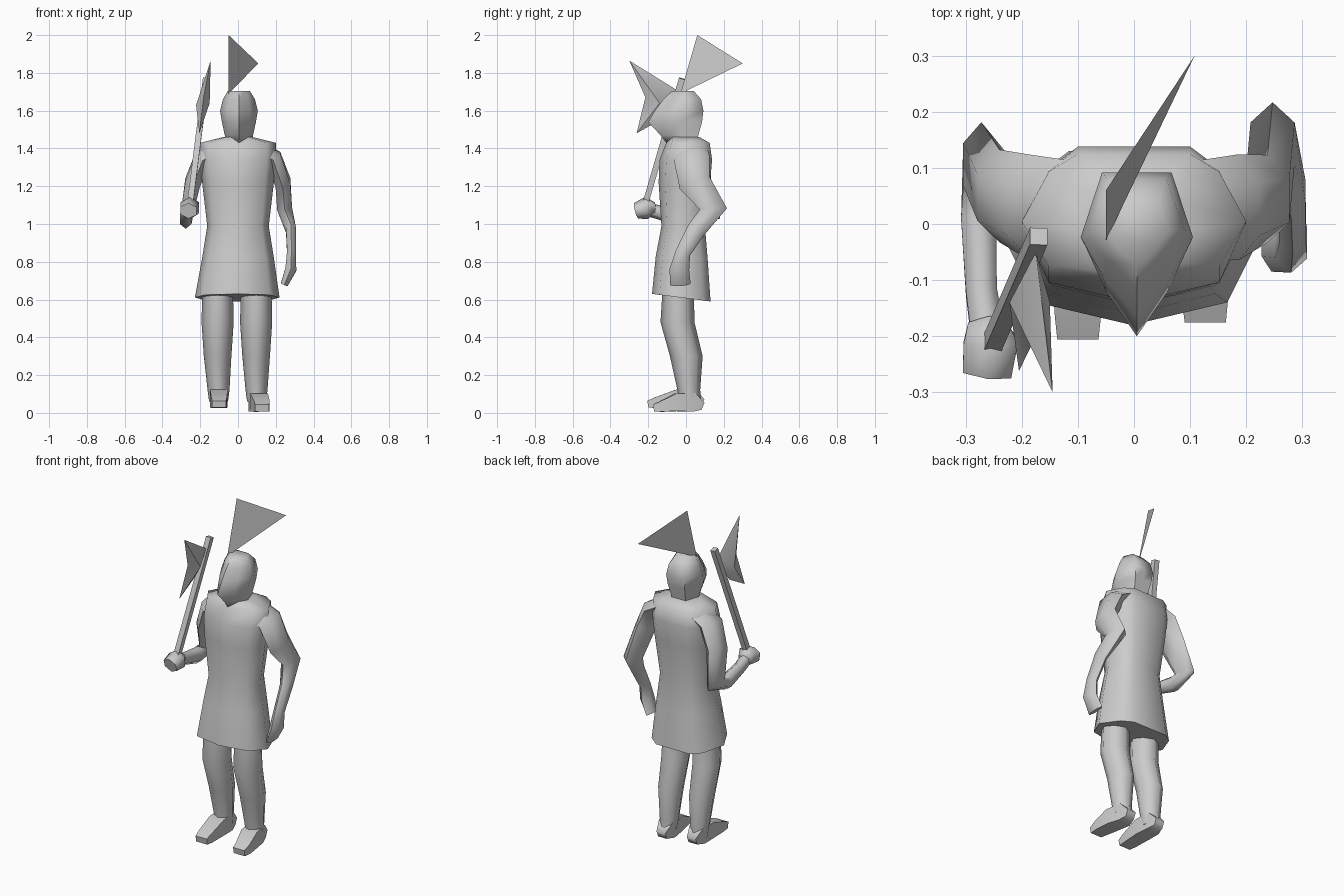
import bpy
from math import cos, sin, pi, radians
from mathutils import Vector

cube = bpy.data.objects.get("Cube")
if cube:
    bpy.data.objects.remove(cube, do_unlink=True)

grey = bpy.data.materials.new("plain grey")
grey.use_nodes = True
grey.diffuse_color = (0.6, 0.6, 0.6, 1)
grey.node_tree.nodes["Principled BSDF"].inputs["Base Color"].default_value = (0.6, 0.6, 0.6, 1)


def make(name, verts, faces, smooth=70):
    mesh = bpy.data.meshes.new(name)
    mesh.from_pydata([tuple(v) for v in verts], [], faces)
    mesh.materials.append(grey)
    obj = bpy.data.objects.new(name, mesh)
    bpy.context.collection.objects.link(obj)
    bpy.ops.object.select_all(action='DESELECT')
    obj.select_set(True)
    bpy.context.view_layer.objects.active = obj
    bpy.ops.object.mode_set(mode='EDIT')
    bpy.ops.mesh.select_all(action='SELECT')
    bpy.ops.mesh.normals_make_consistent(inside=False)
    bpy.ops.object.mode_set(mode='OBJECT')
    if smooth:
        bpy.ops.object.shade_smooth_by_angle(angle=radians(smooth))


def skin(name, rings, smooth=70):
    """Join equal rings of points into a capped skin."""
    n = len(rings[0])
    verts = [p for ring in rings for p in ring]
    faces = [(r * n + i, r * n + (i + 1) % n, (r + 1) * n + (i + 1) % n, (r + 1) * n + i)
             for r in range(len(rings) - 1) for i in range(n)]
    faces += [tuple(range(n)), tuple(range(len(verts) - n, len(verts)))]
    make(name, verts, faces, smooth)


def level_loft(name, shape, sections):
    """Sections: x centre, z, half width, front y, back y, tilt."""
    rings = []
    for cx, z, w, front, back, tilt in sections:
        mid, half = (front + back) / 2, (back - front) / 2
        rings.append([Vector((cx + u * w, mid + v * half, z - v * tilt)) for u, v in shape])
    skin(name, rings)


def tube(name, path, n=6, smooth=70):
    """Path: x, y, z, radius across, radius in the bending plane."""
    pts = [Vector(p[:3]) for p in path]
    rings = []
    for i, (p, spec) in enumerate(zip(pts, path)):
        t = (pts[min(i + 1, len(pts) - 1)] - pts[max(i - 1, 0)]).normalized()
        side = (Vector((1, 0, 0)) - t * t.x).normalized()
        up = t.cross(side)
        rings.append([p + side * spec[3] * cos(2 * pi * (k + .5) / n)
                      + up * spec[4] * sin(2 * pi * (k + .5) / n) for k in range(n)])
    skin(name, rings, smooth)


def mirrored(half):
    """Complete a half outline that runs from front centre to back centre."""
    return half + [(-u, v) for u, v in reversed(half[1:-1])]


# Tunic with a slightly raised front hem
body = mirrored([(0, -1), (.76, -.74), (1, -.05), (.76, .72), (.5, 1), (0, 1)])
level_loft("tunic", body, [
    (-.004, .61, .224, -.18, .13, .02),
    (0, .82, .19, -.16, .115, .01),
    (0, .99, .163, -.13, .10, 0),
    (0, 1.22, .19, -.145, .128, 0),
    (0, 1.34, .20, -.14, .138, 0),
    (0, 1.43, .20, -.105, .125, 0),
    (0, 1.46, .08, -.09, .07, 0)])

# Pointed helmet, with the face ridge low at the front
helm = mirrored([(0, -1), (.6, -.45), (1, .1), (.62, 1), (0, 1)])
level_loft("helmet", helm, [
    (.005, 1.43, .075, -.105, .06, 0),
    (.005, 1.47, .075, -.135, .065, 0),
    (.005, 1.54, .09, -.20, .085, 0),
    (.005, 1.60, .10, -.165, .092, 0),
    (.005, 1.66, .085, -.12, .08, 0),
    (.005, 1.705, .058, -.075, .04, 0)])

# Flat plume
make("plume", [(-.05, .06, 2), (.108, .30, 1.85), (-.05, -.03, 1.69)], [(0, 1, 2)], 0)

# Legs and square-toed feet
limb = mirrored([(0, -1), (.65, -.65), (1, 0), (.65, .65), (0, 1)])
for side, x, low_x, toe_x, dy, dz in (("left", .096, .098, .127, 0, 0),
                                      ("right", -.108, -.103, -.1, -.03, .02)):
    level_loft(side + "_leg", limb, [
        (x, .72, .08, -.12, .04, 0),
        (x, .48, .085, -.135, .045, 0),
        (x, .30, .073, -.085, .088, 0),
        (low_x, .12, .058, -.045, .075, 0),
        (low_x, .06, .05, -.04, .08, 0)])
    tube(side + "_foot", [
        (low_x, .09, .035 + dz, .04, .028),
        (low_x, .04, .056 + dz, .062, .07),
        ((low_x + toe_x) / 2, -.05, .056 + dz, .066, .066),
        (toe_x, -.13 + dy, .034 + dz, .058, .04),
        (toe_x, -.172 + dy, .026 + dz, .052, .026)], n=4)

# Hanging left arm and hand
tube("left_arm", [
    (.12, .025, 1.385, .05, .09),
    (.187, .03, 1.35, .052, .095),
    (.238, .045, 1.22, .046, .085),
    (.247, .145, 1.08, .046, .072),
    (.28, .055, .97, .03, .05),
    (.283, -.015, .85, .027, .04),
    (.28, -.035, .76, .034, .052),
    (.245, -.03, .68, .022, .055)])

# Bent right arm, fist around the pole
tube("right_arm", [
    (-.12, .025, 1.385, .05, .09),
    (-.187, .03, 1.35, .052, .095),
    (-.24, .05, 1.22, .047, .085),
    (-.272, .105, 1.045, .038, .078),
    (-.277, .01, 1.025, .036, .05),
    (-.272, -.12, 1.055, .032, .038),
    (-.262, -.19, 1.075, .034, .036)])
tube("right_hand", [
    (-.265, -.17, 1.08, .036, .035),
    (-.255, -.21, 1.085, .056, .06),
    (-.262, -.265, 1.07, .05, .042)])

# Axe pole
tube("axe_pole", [
    (-.262, -.235, 1.04, .022, .022),
    (-.17, -.022, 1.77, .022, .022)], n=4, smooth=0)

# Axe blade: a thin outline swelling to a ridge on each side
outline = [(-.175, -.05, 1.71), (-.145, -.30, 1.865), (-.182, -.215, 1.67),
           (-.205, -.262, 1.48), (-.2, -.12, 1.56)]
ridges = [(-.222, -.14, 1.63), (-.15, -.14, 1.64)]
faces = [(i, (i + 1) % 5, ridge) for ridge in (5, 6) for i in range(5)]
make("axe_blade", outline + ridges, faces, 40)
